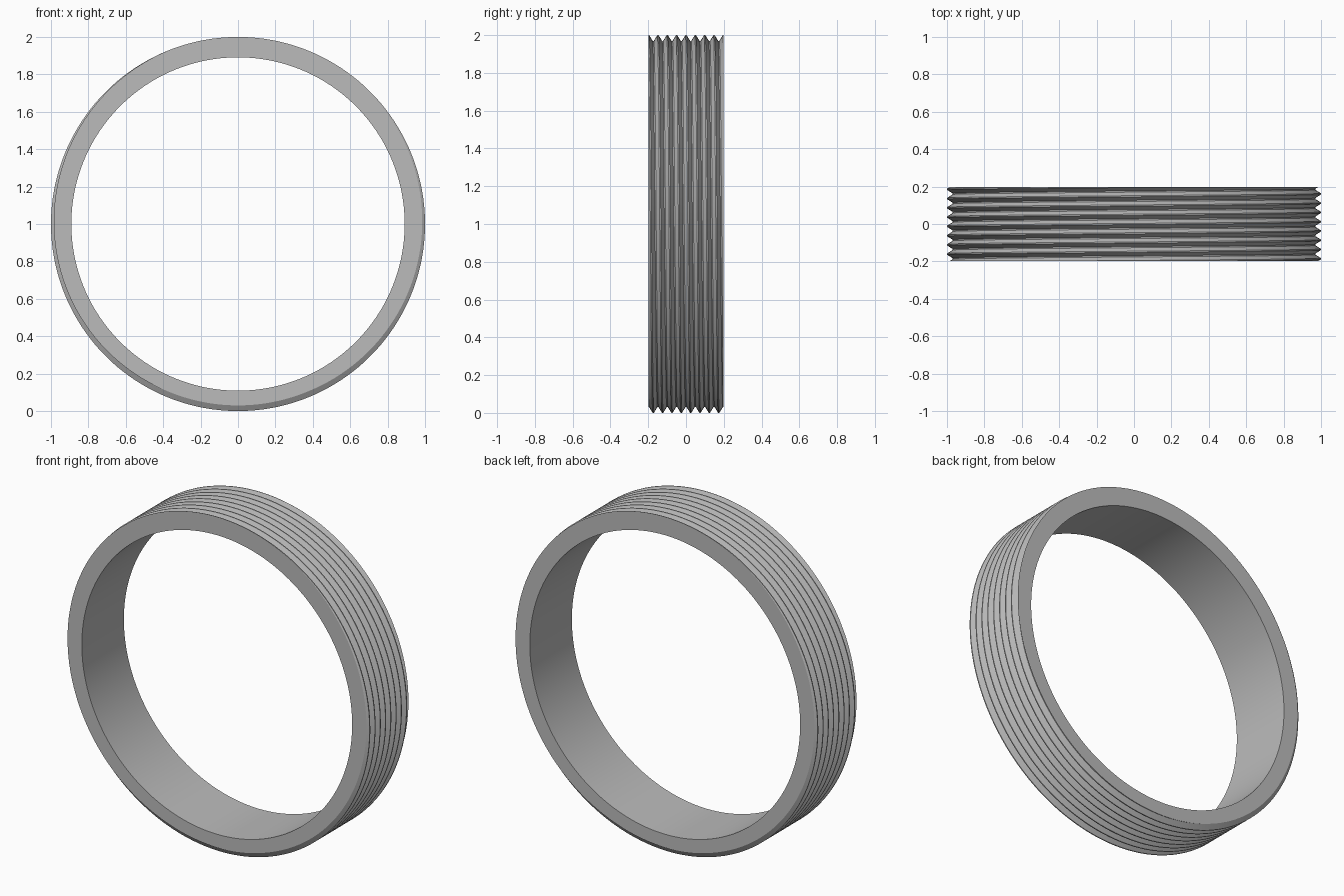
import bpy, bmesh, math

cube = bpy.data.objects.get("Cube")
if cube:
    bpy.data.objects.remove(cube, do_unlink=True)

HALF = 0.198        # half width of the ring
PITCH = 0.0495      # thread pitch
INNER, ROOT, CREST = 0.891, 0.97, 1.0
SEGMENTS = 180
FLAT = PITCH / 16   # half the flat on each crest and root


def thread_radius(offset):
    """Radius of the thread at a distance along the axis from a crest."""
    d = abs((offset + PITCH / 2) % PITCH - PITCH / 2)
    t = (d - FLAT) / (PITCH / 2 - 2 * FLAT)
    return CREST + (ROOT - CREST) * min(max(t, 0), 1)


def section(turn):
    """Closed section (radius, y) of the ring at a fraction of one turn."""
    start = -HALF + PITCH * turn
    points = [(INNER, HALF), (INNER, -HALF)]
    for k in range(-2, 11):
        for step in (-FLAT, FLAT, PITCH / 2 - FLAT, PITCH / 2 + FLAT):
            y = min(max(start + k * PITCH + step, -HALF), HALF)
            points.append((thread_radius(y - start), y))
    return points


# Threaded ring: sections swept round the axis with the thread advancing
bm = bmesh.new()
columns = []
for i in range(SEGMENTS + 1):
    turn = i / SEGMENTS
    angle = turn * math.tau
    columns.append([bm.verts.new((r * math.sin(angle), y, 1 + r * math.cos(angle)))
                    for r, y in section(turn)])
for a, b in zip(columns, columns[1:]):
    for j in range(len(a)):
        n = (j + 1) % len(a)
        bm.faces.new((a[j], a[n], b[n], b[j]))
bmesh.ops.remove_doubles(bm, verts=bm.verts, dist=0.00001)
bmesh.ops.recalc_face_normals(bm, faces=bm.faces)
mesh = bpy.data.meshes.new("threaded_ring")
bm.to_mesh(mesh)
bm.free()
ring = bpy.data.objects.new("threaded_ring", mesh)
bpy.context.collection.objects.link(ring)

# Plain grey
grey = bpy.data.materials.new("grey")
grey.use_nodes = True
colour = (0.5, 0.5, 0.5, 1)
grey.diffuse_color = colour
grey.node_tree.nodes["Principled BSDF"].inputs["Base Color"].default_value = colour
mesh.materials.append(grey)

# Smooth round the ring, crisp along the thread
bpy.ops.object.select_all(action="DESELECT")
ring.select_set(True)
bpy.context.view_layer.objects.active = ring
bpy.ops.object.shade_smooth_by_angle(angle=math.radians(25))
